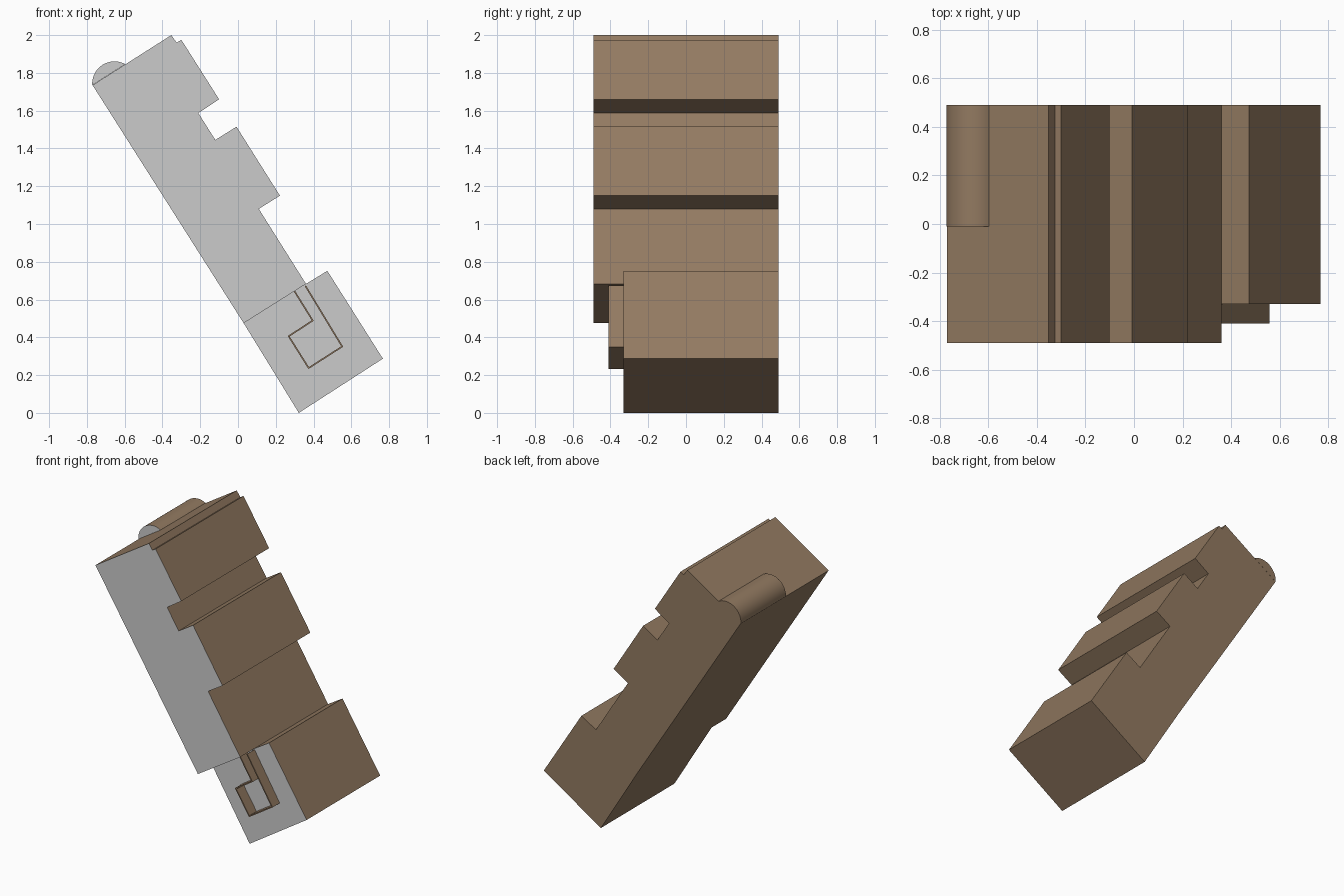
import bpy, bmesh, math

if "Cube" in bpy.data.objects:
    bpy.data.objects.remove(bpy.data.objects["Cube"])

brown = bpy.data.materials.new("brown")
brown.diffuse_color = (0.29, 0.195, 0.12, 1)
brown.use_nodes = True
brown.node_tree.nodes["Principled BSDF"].inputs["Base Color"].default_value = brown.diffuse_color
grey = bpy.data.materials.new("grey")
grey.diffuse_color = (0.6, 0.6, 0.6, 1)
grey.use_nodes = True
grey.node_tree.nodes["Principled BSDF"].inputs["Base Color"].default_value = grey.diffuse_color


def finish(name, bm, grey_front=True):
    bmesh.ops.recalc_face_normals(bm, faces=bm.faces)
    if grey_front:
        for f in bm.faces:
            f.material_index = int(f.normal.y < -0.9)
    me = bpy.data.meshes.new(name)
    bm.to_mesh(me)
    bm.free()
    ob = bpy.data.objects.new(name, me)
    bpy.context.collection.objects.link(ob)
    me.materials.append(brown)
    me.materials.append(grey)
    return ob


def ring(bm, pts, y):
    return [bm.verts.new((x, y, z)) for x, z in pts]


def bridge(bm, a, b, closed=True):
    n = len(a)
    for i in range(n if closed else n - 1):
        j = (i + 1) % n
        bm.faces.new((a[i], a[j], b[j], b[i]))


# Slanted body: notched upper part, then a set-back wide foot
upper = [(0.03, 0.475), (-0.77, 1.735), (-0.353, 2.0), (-0.325, 1.96),
         (-0.30, 1.975), (-0.10, 1.66), (-0.21, 1.587), (-0.12, 1.445),
         (-0.008, 1.515), (0.222, 1.15), (0.11, 1.08), (0.36, 0.683)]
foot = [(0.473, 0.752), (0.767, 0.287), (0.322, 0.0)]
n = len(upper)
bm = bmesh.new()
back = ring(bm, upper + foot, 0.49)
mid = ring(bm, upper + foot, -0.33)
front = ring(bm, upper, -0.49)
bridge(bm, back, mid)
bridge(bm, mid[:n], front)                         # includes the step face
bm.faces.new(back)
bm.faces.new(front)
bm.faces.new([mid[0], mid[n - 1]] + mid[n:])       # foot front
finish("body", bm)

# Rounded lug on the top end
arc = [math.radians(61 + (184 - 61) * i / 16) for i in range(17)]
pts = [(-0.654 + 0.118 * math.cos(a), 1.743 + 0.118 * math.sin(a)) for a in arc]
bm = bmesh.new()
a, b = ring(bm, pts, -0.01), ring(bm, pts, 0.49)
bridge(bm, a, b)
bm.faces.new(a)
bm.faces.new(b)
lug = finish("top_lug", bm)
bpy.context.view_layer.objects.active = lug
lug.select_set(True)
bpy.ops.object.shade_smooth_by_angle(angle=math.radians(30))

# Thin raised rim on the foot front, open towards the viewer
path = [(0.295, 0.643), (0.39, 0.49), (0.263, 0.407),
        (0.373, 0.232), (0.557, 0.35), (0.36, 0.675)]
bm = bmesh.new()
a, b = ring(bm, path, -0.41), ring(bm, path, -0.33)
bridge(bm, a, b, closed=False)
rim = finish("foot_rim", bm, grey_front=False)
# outward normals: the lower edge must face down
if rim.data.polygons[3].normal.z > 0:
    rim.data.flip_normals()
mod = rim.modifiers.new("wall", 'SOLIDIFY')
mod.thickness = 0.008
mod.offset = -1
mod.use_even_offset = True
